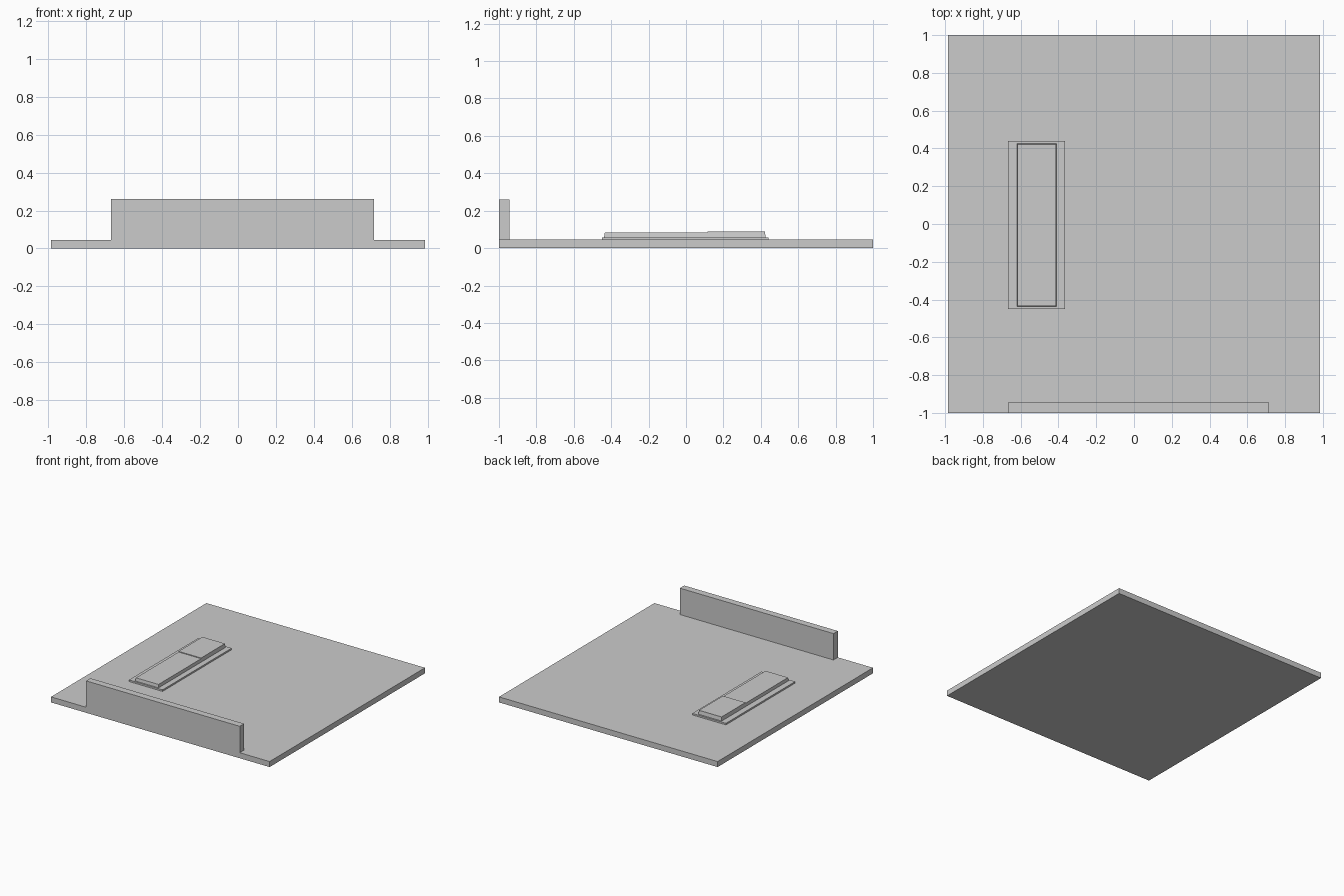
import bpy

if "Cube" in bpy.data.objects:
    bpy.data.objects.remove(bpy.data.objects["Cube"])


def box(name, x0, x1, y0, y1, z0, z1, inset=0.0):
    """Box from its limits; inset narrows the top face."""
    i = inset
    verts = [(x0, y0, z0), (x1, y0, z0), (x1, y1, z0), (x0, y1, z0),
             (x0 + i, y0 + i, z1), (x1 - i, y0 + i, z1),
             (x1 - i, y1 - i, z1), (x0 + i, y1 - i, z1)]
    faces = [(3, 2, 1, 0), (4, 5, 6, 7), (0, 1, 5, 4),
             (1, 2, 6, 5), (2, 3, 7, 6), (3, 0, 4, 7)]
    mesh = bpy.data.meshes.new(name)
    mesh.from_pydata(verts, [], faces)
    obj = bpy.data.objects.new(name, mesh)
    bpy.context.collection.objects.link(obj)
    return obj


# Floor slab and front wall
box("floor_slab", -0.985, 0.985, -1.0, 1.0, 0.0, 0.045)
box("front_wall", -0.668, 0.716, -1.0, -0.944, 0.045, 0.26)

# Low plinth with a slightly tapered pad
box("plinth", -0.668, -0.365, -0.45, 0.44, 0.045, 0.058)
box("pad", -0.62, -0.409, -0.438, 0.426, 0.058, 0.083, 0.004)

# Slightly raised rear section of the pad
box("raised_pad", -0.616, -0.413, 0.115, 0.422, 0.083, 0.089)
